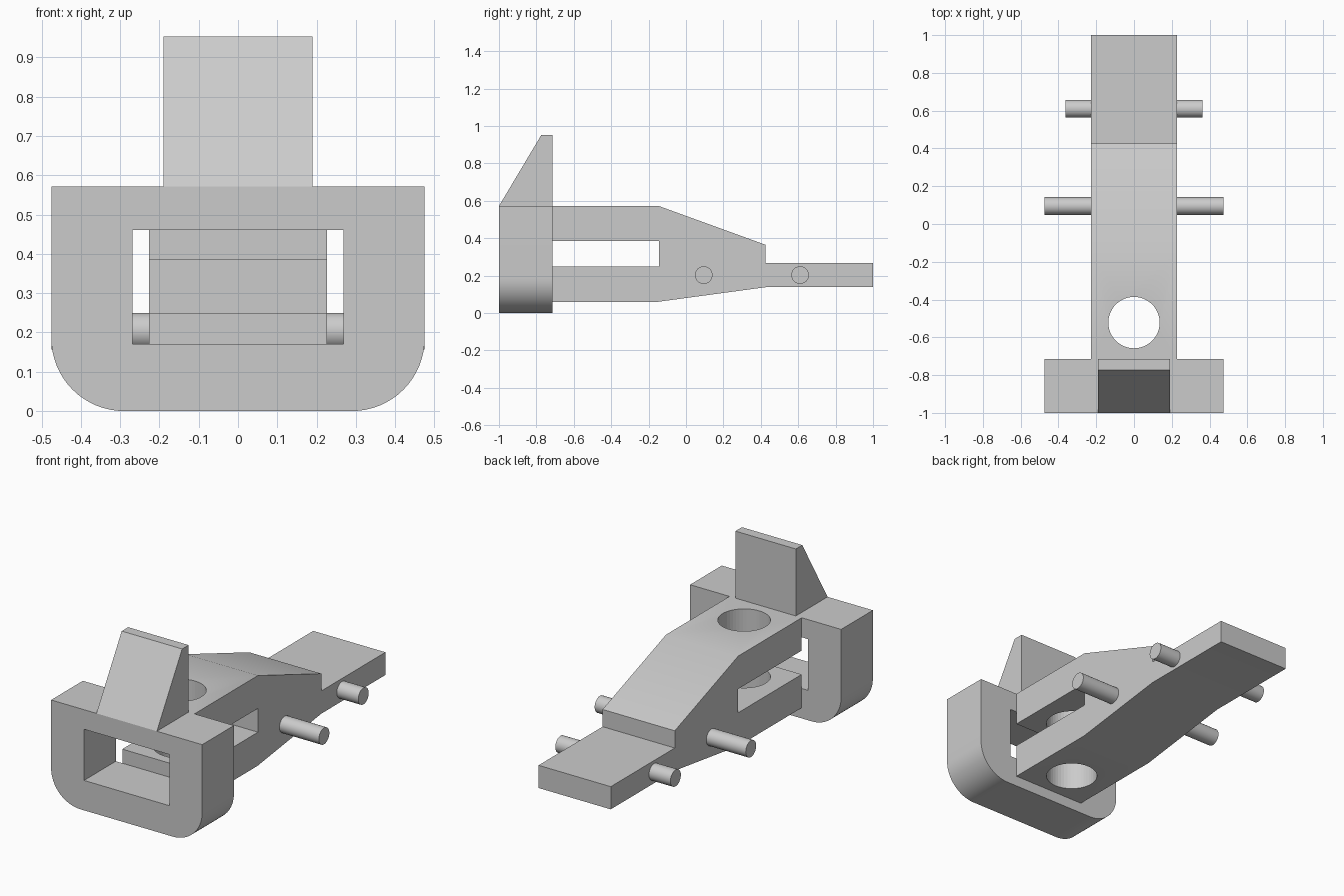
import bpy, bmesh, math
from mathutils import Vector

if "Cube" in bpy.data.objects:
    bpy.data.objects.remove(bpy.data.objects["Cube"])

grey = bpy.data.materials.new("plain grey")
grey.diffuse_color = (0.6, 0.6, 0.6, 1)
grey.use_nodes = True
grey.node_tree.nodes["Principled BSDF"].inputs["Base Color"].default_value = grey.diffuse_color


def prism(name, pts, axis, lo, hi):
    """Extrude a closed profile along x (points are y,z), y (x,z) or z (x,y)."""
    place = {"x": lambda a, b, t: (t, a, b),
             "y": lambda a, b, t: (a, t, b),
             "z": lambda a, b, t: (a, b, t)}[axis]
    bm = bmesh.new()
    face = bm.faces.new([bm.verts.new(place(a, b, lo)) for a, b in pts])
    ext = bmesh.ops.extrude_face_region(bm, geom=[face])
    moved = [v for v in ext["geom"] if isinstance(v, bmesh.types.BMVert)]
    bmesh.ops.translate(bm, verts=moved, vec=Vector(place(0, 0, hi - lo)))
    bmesh.ops.recalc_face_normals(bm, faces=bm.faces)
    mesh = bpy.data.meshes.new(name)
    bm.to_mesh(mesh)
    bm.free()
    ob = bpy.data.objects.new(name, mesh)
    bpy.context.collection.objects.link(ob)
    mesh.materials.append(grey)
    return ob


def arc(cx, cy, r, a0, a1, n):
    return [(cx + r * math.cos(math.radians(a0 + (a1 - a0) * i / n)),
             cy + r * math.sin(math.radians(a0 + (a1 - a0) * i / n))) for i in range(n + 1)]


def circle(cx, cy, r, n=48):
    return arc(cx, cy, r, 0, 360, n)[:-1]


def cut(ob, cutter):
    mod = ob.modifiers.new("cut", "BOOLEAN")
    mod.operation, mod.solver, mod.object = "DIFFERENCE", "EXACT", cutter
    cutter.hide_render = True
    cutter.hide_set(True)


def smooth(ob):
    bpy.ops.object.select_all(action="DESELECT")
    ob.select_set(True)
    bpy.context.view_layer.objects.active = ob
    bpy.ops.object.shade_smooth_by_angle(angle=math.radians(30))


# Forked lever body tapering to a flat tail
body = prism("lever_body", [
    (-0.715, 0.06), (-0.15, 0.06), (0.425, 0.138), (1.0, 0.138), (1.0, 0.267),
    (0.425, 0.267), (0.425, 0.365), (-0.145, 0.572), (-0.715, 0.572),
    (-0.715, 0.385), (-0.145, 0.385), (-0.145, 0.25), (-0.715, 0.25)],
    "x", -0.227, 0.227)

# Front frame with rounded lower corners
R = 0.185
frame = prism("front_frame",
              [(0.475, 0.572), (-0.475, 0.572)]
              + arc(-0.475 + R, R, R, 180, 270, 16)
              + arc(0.475 - R, R, R, 270, 360, 16),
              "y", -1.0, -0.715)

# Upright wedge on the frame
prism("wedge", [(-1.0, 0.572), (-0.715, 0.572), (-0.715, 0.953), (-0.773, 0.953)],
      "x", -0.19, 0.19)

# Round hole through both fork arms, and the frame window
hole = prism("hole_cutter", circle(0, -0.522, 0.136), "z", -0.1, 0.8)
window = prism("window_cutter",
               [(-0.268, 0.17), (0.268, 0.17), (0.268, 0.461), (-0.268, 0.461)],
               "y", -1.1, -0.6)
smooth(body)
smooth(frame)
cut(body, hole)
cut(frame, window)

# Side pins, mirrored left and right
for name, y, reach in (("pivot_pin", 0.095, 0.475), ("tail_pin", 0.61, 0.362)):
    for side, s in (("right", 1), ("left", -1)):
        smooth(prism(f"{name}_{side}", circle(y, 0.203, 0.047, 32), "x", s * 0.227, s * reach))
